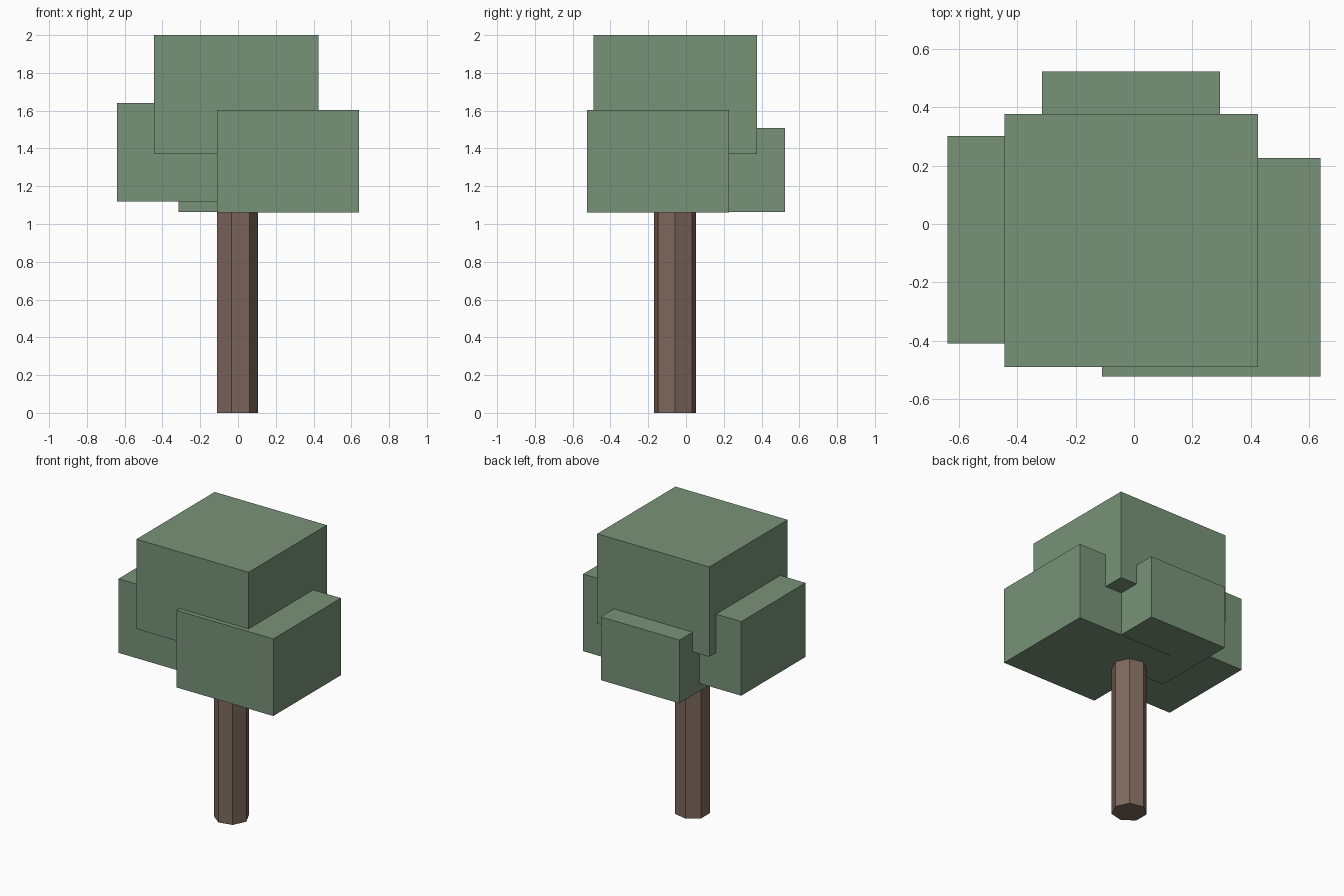
import bpy

if "Cube" in bpy.data.objects:
    bpy.data.objects.remove(bpy.data.objects["Cube"])


def material(name, color):
    m = bpy.data.materials.new(name)
    m.diffuse_color = (*color, 1)
    m.use_nodes = True
    m.node_tree.nodes["Principled BSDF"].inputs["Base Color"].default_value = m.diffuse_color
    return m


leaf = material("leaf_green", (0.19, 0.29, 0.19))
bark = material("bark_brown", (0.21, 0.14, 0.11))


def box(name, x, y, z):
    """Axis-aligned box from (min, max) ranges."""
    spans = (x, y, z)
    bpy.ops.mesh.primitive_cube_add(size=1, location=[(a + b) / 2 for a, b in spans])
    ob = bpy.context.object
    ob.name = name
    ob.scale = [b - a for a, b in spans]
    bpy.ops.object.transform_apply(location=False, rotation=False, scale=True)
    ob.data.materials.append(leaf)


# Foliage: four overlapping blocks
box("top_foliage", (-0.445, 0.425), (-0.49, 0.377), (1.37, 2.0))
box("right_foliage", (-0.11, 0.64), (-0.523, 0.227), (1.062, 1.603))
box("left_foliage", (-0.64, 0.07), (-0.41, 0.302), (1.12, 1.64))
box("back_foliage", (-0.315, 0.295), (-0.087, 0.523), (1.064, 1.508))

# Trunk: seven-sided prism with one corner facing +x
TRUNK_TOP = 1.2
bpy.ops.mesh.primitive_cylinder_add(vertices=7, radius=0.114, depth=TRUNK_TOP,
                                    location=(-0.009, -0.058, TRUNK_TOP / 2),
                                    rotation=(0, 0, -1.5707963))
trunk = bpy.context.object
trunk.name = "trunk"
trunk.data.materials.append(bark)
